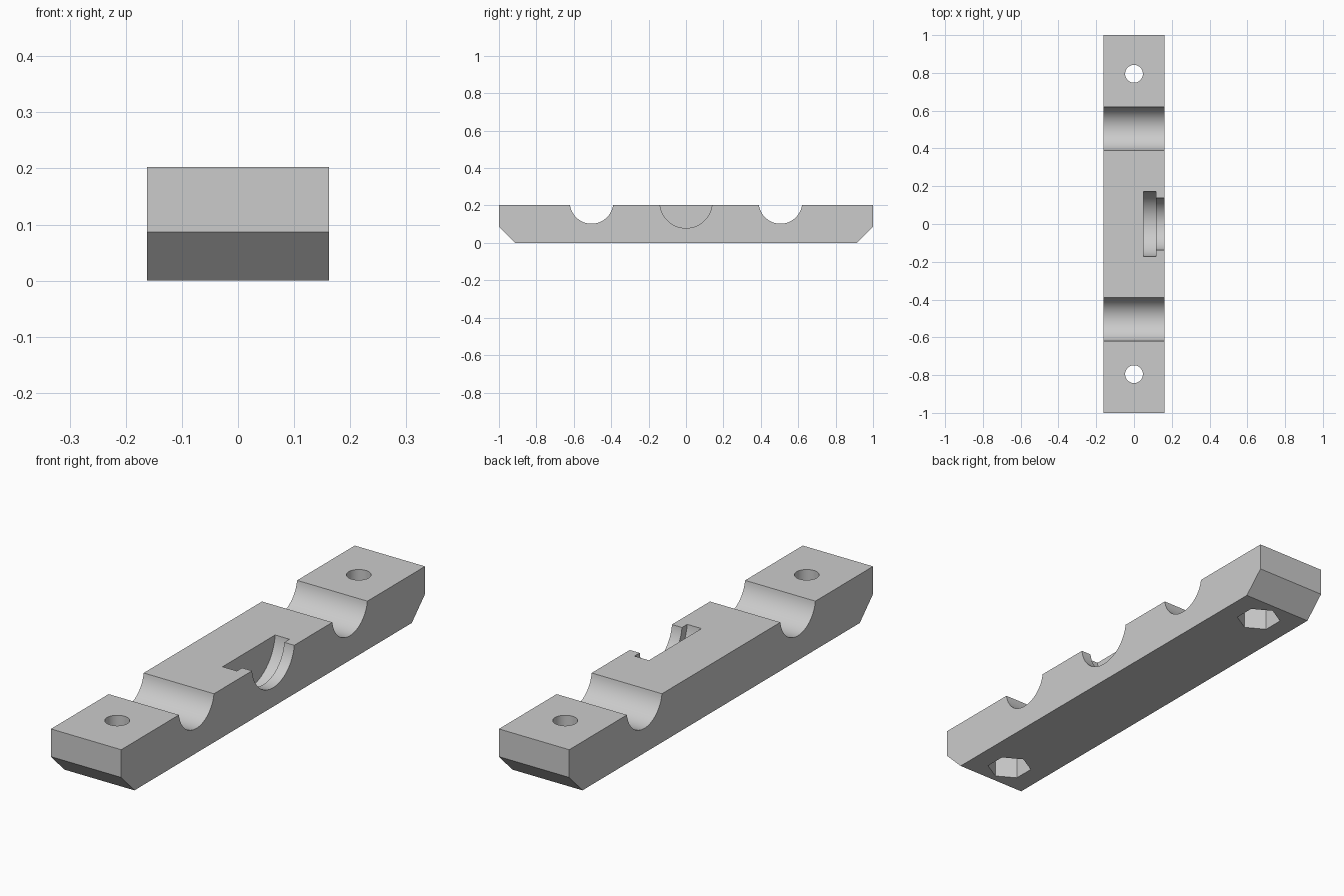
import bpy
import bmesh
from math import radians, pi, sin, cos, acos
from mathutils import Matrix

cube = bpy.data.objects.get("Cube")
if cube:
    bpy.data.objects.remove(cube, do_unlink=True)

HALF_X, TOP, CHAMFER = 0.162, 0.2025, 0.087
AXIS_Z = 0.219          # height shared by all the round seats
GROOVE_Y, GROOVE_R = 0.505, 0.1165
HOLE_Y = 0.795

grey = bpy.data.materials.new("plain grey")
grey.use_nodes = True
COLOUR = (0.6, 0.6, 0.6, 1)
grey.diffuse_color = COLOUR
grey.node_tree.nodes["Principled BSDF"].inputs["Base Color"].default_value = COLOUR


def make_object(name, bm):
    bmesh.ops.recalc_face_normals(bm, faces=bm.faces)
    mesh = bpy.data.meshes.new(name)
    bm.to_mesh(mesh)
    bm.free()
    mesh.materials.append(grey)
    obj = bpy.data.objects.new(name, mesh)
    bpy.context.collection.objects.link(obj)
    return obj


def cylinder(name, radius, depth, centre, sides=64, rotation=None):
    bm = bmesh.new()
    place = Matrix.Translation(centre) @ (rotation or Matrix())
    bmesh.ops.create_cone(bm, cap_ends=True, segments=sides, radius1=radius,
                          radius2=radius, depth=depth, matrix=place)
    return make_object(name, bm)


def groove_arc(y, steps=32):
    """Points of one round groove, from -y to +y."""
    half = acos((AXIS_Z - TOP) / GROOVE_R)
    angles = [-half + 2 * half * i / steps for i in range(steps + 1)]
    return [(y + GROOVE_R * sin(a), AXIS_Z - GROOVE_R * cos(a)) for a in angles]


# Bar: side profile with chamfered ends and two grooves, extruded across x
profile = [(1 - CHAMFER, 0), (-1 + CHAMFER, 0), (-1, CHAMFER), (-1, TOP)]
profile += groove_arc(-GROOVE_Y) + groove_arc(GROOVE_Y)
profile += [(1, TOP), (1, CHAMFER)]
bm = bmesh.new()
side = bm.faces.new([bm.verts.new((-HALF_X, y, z)) for y, z in profile])
grown = bmesh.ops.extrude_face_region(bm, geom=[side])["geom"]
bmesh.ops.translate(bm, vec=(2 * HALF_X, 0, 0),
                    verts=[v for v in grown if isinstance(v, bmesh.types.BMVert)])
bar = make_object("clamp_bar", bm)

# Stepped round seat opening on the left side
across = Matrix.Rotation(pi / 2, 4, "Y")
cutters = [
    cylinder("flange_cutter", 0.174, 0.066, (0.083, 0, AXIS_Z), rotation=across),
    cylinder("neck_cutter", 0.14, 0.14, (0.17, 0, AXIS_Z), rotation=across),
]

# Bolt holes with hexagonal nut pockets underneath
for y in (-HOLE_Y, HOLE_Y):
    cutters.append(cylinder("bolt_hole_cutter", 0.047, 0.6, (0, y, 0.1), sides=48))
    cutters.append(cylinder("nut_pocket_cutter", 0.089, 0.2, (0, y, 0), sides=6))

bpy.context.view_layer.objects.active = bar
bar.select_set(True)
for cutter in cutters:
    cutter.hide_render = True
    cut = bar.modifiers.new(cutter.name, "BOOLEAN")
    cut.operation = "DIFFERENCE"
    cut.solver = "EXACT"
    cut.object = cutter
    bpy.ops.object.modifier_apply(modifier=cut.name)
    bpy.data.objects.remove(cutter, do_unlink=True)

bpy.ops.object.shade_smooth_by_angle(angle=radians(30))
